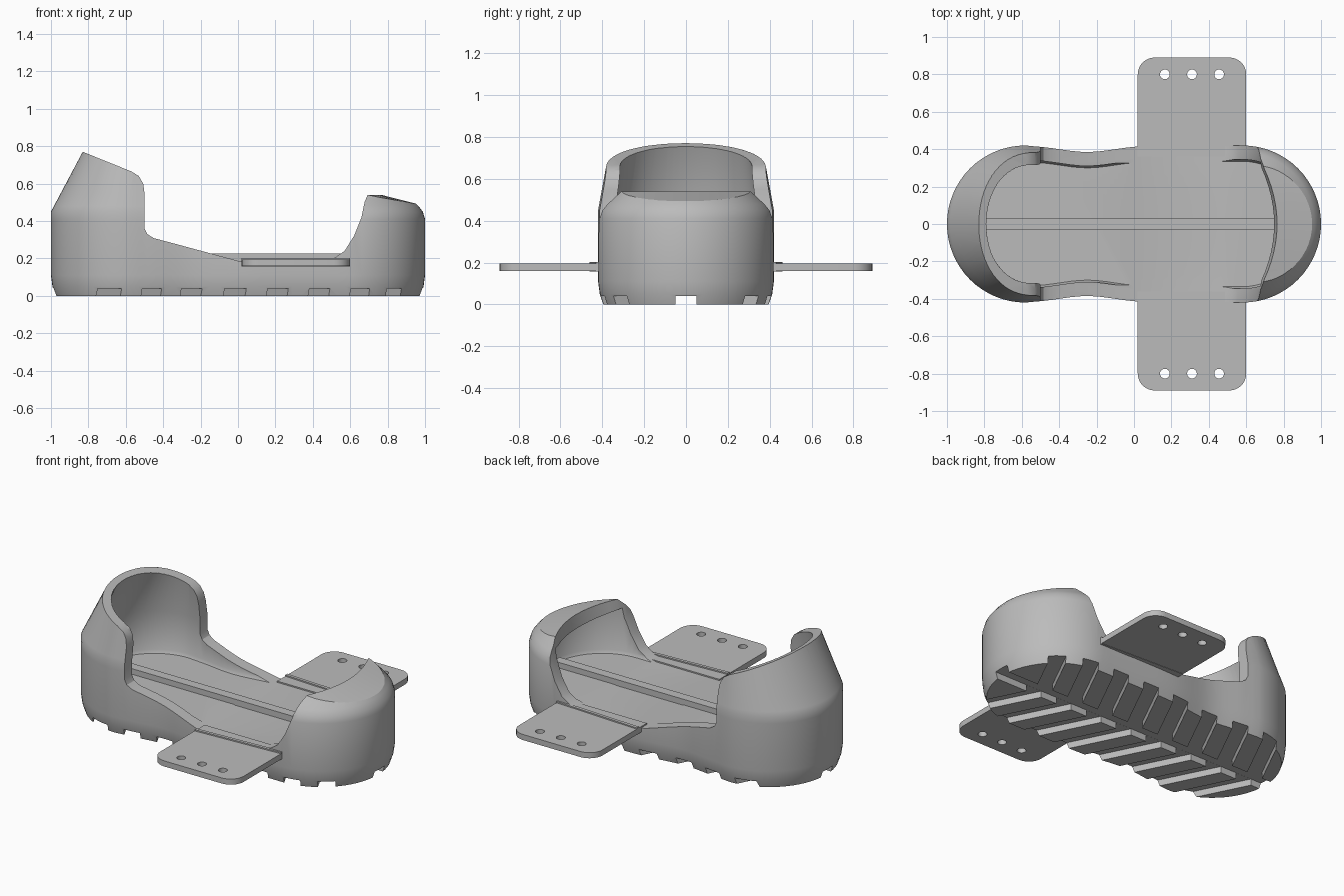
import bpy, bmesh, math

if "Cube" in bpy.data.objects:
    bpy.data.objects.remove(bpy.data.objects["Cube"], do_unlink=True)

grey = bpy.data.materials.new("plain grey")
grey.use_nodes = True
grey.diffuse_color = (0.5, 0.5, 0.5, 1)
grey.node_tree.nodes["Principled BSDF"].inputs["Base Color"].default_value = (0.5, 0.5, 0.5, 1)

RADIUS, END, FLOOR = 0.42, 0.58, 0.19


def clamp(v):
    return max(0.0, min(1.0, v))


def loft(name, rings):
    """Closed solid through a list of equal-length point rings."""
    bm = bmesh.new()
    rows = [[bm.verts.new(p) for p in ring] for ring in rings]
    n = len(rows[0])
    for a, b in zip(rows, rows[1:]):
        for i in range(n):
            j = (i + 1) % n
            bm.faces.new((a[i], a[j], b[j], b[i]))
    bm.faces.new(rows[0][::-1])
    bm.faces.new(rows[-1])
    bmesh.ops.recalc_face_normals(bm, faces=bm.faces)
    mesh = bpy.data.meshes.new(name)
    bm.to_mesh(mesh)
    bm.free()
    mesh.materials.append(grey)
    obj = bpy.data.objects.new(name, mesh)
    bpy.context.collection.objects.link(obj)
    return obj


def slab(name, outline, z0, z1):
    return loft(name, [[(x, y, z) for x, y in outline] for z in (z0, z1)])


def box(name, x0, x1, y0, y1, z0, z1):
    return slab(name, [(x0, y0), (x1, y0), (x1, y1), (x0, y1)], z0, z1)


def activate(obj):
    bpy.ops.object.select_all(action='DESELECT')
    obj.select_set(True)
    bpy.context.view_layer.objects.active = obj


def cut(obj, cutter):
    cutter.hide_render = True
    mod = obj.modifiers.new("cut", 'BOOLEAN')
    mod.operation, mod.solver, mod.object = 'DIFFERENCE', 'EXACT', cutter
    activate(obj)
    bpy.ops.object.modifier_apply(modifier=mod.name)
    bpy.data.objects.remove(cutter, do_unlink=True)


def smooth(obj):
    activate(obj)
    bpy.ops.object.shade_smooth_by_angle(angle=math.radians(30))


def foot_ring(z, inset, toe_inset=0.0):
    """Foot outline at one height; the heel leans inwards above its crease."""
    r, rt = RADIUS - inset, RADIUS - inset - toe_inset
    pts = []
    for i in range(33):
        a = math.pi * (i / 32 - 0.5)
        pts.append((END + rt * math.cos(a), rt * math.sin(a)))
    side = []
    for i in range(1, 24):
        x = END - 2 * END * i / 24
        waist = 0.035 * math.exp(-((x + 0.25) / 0.2) ** 2)
        side.append((x, r - waist - toe_inset * clamp((x - 0.2) / 0.38)))
    pts += side
    for i in range(33):
        a = math.pi * (i / 32 + 0.5)
        pts.append((-END + r * math.cos(a), r * math.sin(a)))
    pts += [(x, -y) for x, y in reversed(side)]
    t = max(0.0, (z - 0.45) / 0.32)
    ring = []
    for x, y in pts:
        y *= 1 - 0.14 * t * clamp((-0.2 - x) / 0.25)
        if x < -0.5:
            x = -0.5 + (x + 0.5) * (1 - 0.34 * t)
        ring.append((x, y, z))
    return ring


# Outer body with a drafted sole edge and rounded toe
levels = [(0, 0.025, 0), (0.05, 0.008, 0), (0.11, 0, 0), (0.41, 0, 0), (0.45, 0, 0.012),
          (0.48, 0, 0.035), (0.51, 0, 0.065), (0.55, 0, 0.1), (0.95, 0, 0.1)]
body = loft("shoe_body", [foot_ring(*lv) for lv in levels])

# Hollow interior, kept below the toe roof
cavity = loft("cavity_cutter", [foot_ring(z, i) for z, i in
              [(FLOOR, 0.085), (0.21, 0.075), (0.45, 0.075), (1.0, 0.065)]])
wedge = [(0.4, 0.54), (1.2, 0.365), (1.2, 1.3), (0.4, 1.3)]
cut(cavity, loft("roof_cutter", [[(x, y, z) for x, z in wedge] for y in (-0.8, 0.8)]))
cut(body, cavity)

# Side profile: high heel cup, low waist, toe cap with a scooped edge
profile = [(-1.2, 0.92), (-0.83, 0.77), (-0.57, 0.665), (-0.53, 0.64), (-0.507, 0.6),
           (-0.5, 0.55), (-0.5, 0.36), (-0.485, 0.33), (-0.45, 0.308), (-0.38, 0.29),
           (0, 0.187), (0.46, 0.187), (0.52, 0.205), (0.57, 0.24), (0.62, 0.32),
           (0.66, 0.42), (0.685, 0.54), (1.3, 0.405), (1.3, 1.4), (-1.2, 1.4)]
stations = []
for i in range(-12, 13):
    y = i * 0.05
    scoop = 0.08 * max(0.0, 1 - (y / 0.32) ** 2)
    stations.append([(x + (scoop if 0.5 < x < 1 else 0), y, z) for x, z in profile])
cut(body, loft("opening_cutter", stations))

# Chevron tread and centre channel in the sole
HALF, SLANT, REACH = 0.055, 0.5, 0.6
for i in range(8):
    tip = -0.88 + 0.2225 * i
    end = tip + SLANT * REACH
    chevron = [(tip - HALF, 0), (end - HALF, -REACH), (end + HALF, -REACH),
               (tip + HALF, 0), (end + HALF, REACH), (end - HALF, REACH)]
    cut(body, slab("tread_cutter", chevron, -0.1, 0.04))
cut(body, box("channel_cutter", -1.2, 1.2, -0.05, 0.05, -0.1, 0.0405))
smooth(body)

# Raised rib along the insole
box("insole_rib", -0.9, 0.9, -0.03, 0.03, 0.17, 0.225)

# Side flaps with rounded corners and three strap holes
X0, X1, TIP, CORNER = 0.02, 0.6, 0.89, 0.09
for side, name in ((1, "left"), (-1, "right")):
    outline = [(X0, 0.36), (X1, 0.36)]
    for cx, start in ((X1 - CORNER, 0), (X0 + CORNER, 90)):
        for k in range(9):
            a = math.radians(start + k * 90 / 8)
            outline.append((cx + CORNER * math.cos(a), TIP - CORNER + CORNER * math.sin(a)))
    flap = slab(name + "_flap", [(x, y * side) for x, y in outline], 0.16, 0.195)
    for hx in (0.165, 0.31, 0.455):
        circle = [(hx + 0.026 * math.cos(k * math.pi / 12),
                   side * 0.8 + 0.026 * math.sin(k * math.pi / 12)) for k in range(24)]
        cut(flap, slab("hole_cutter", circle, 0.1, 0.3))
    smooth(flap)
    # Slim fold line where the flap meets the body
    fold = [(X0, 0.44), (X1, 0.41), (X1, 0.43), (X0, 0.46)]
    slab(name + "_flap_fold", [(x, y * side) for x, y in fold], 0.158, 0.203)
